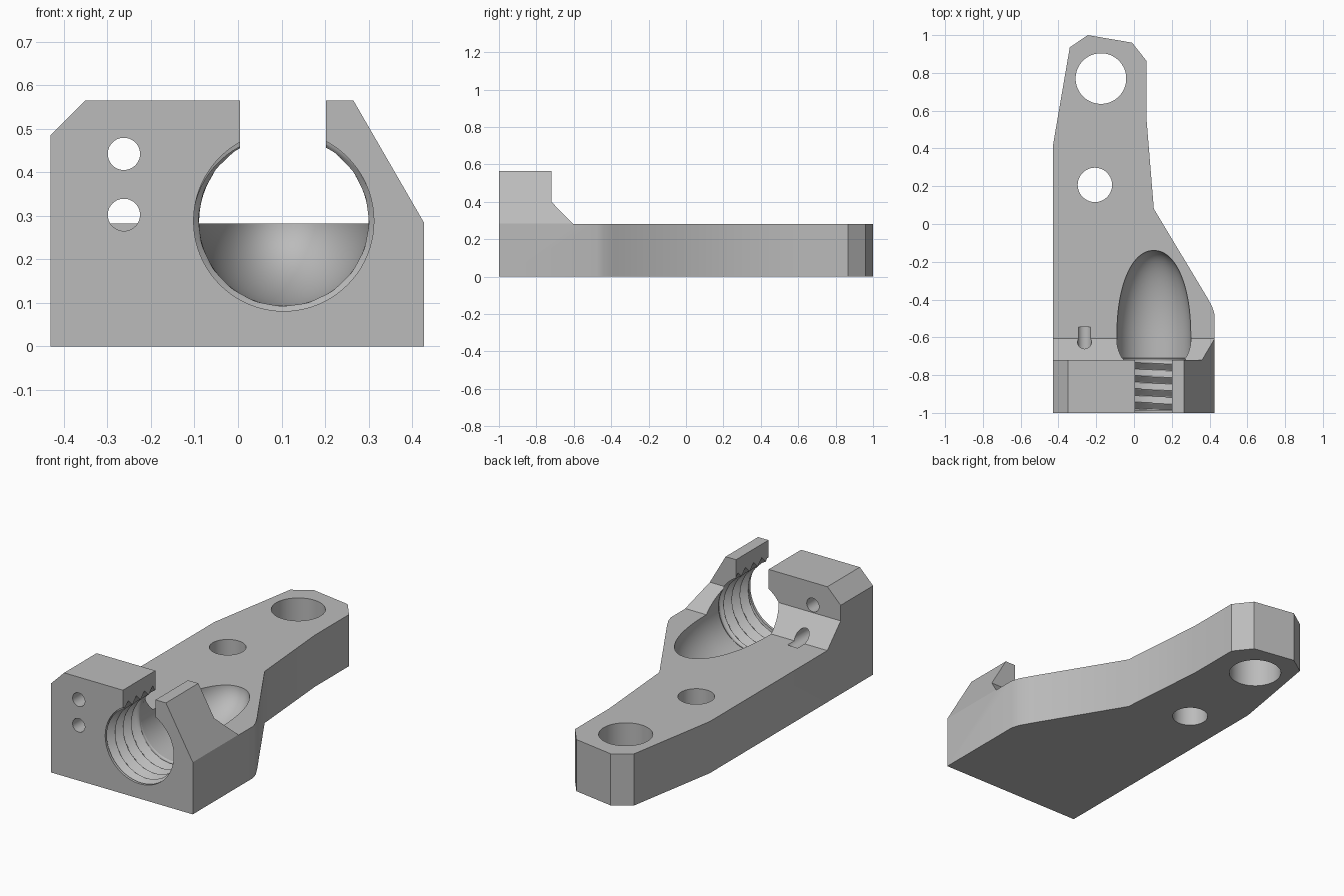
import bpy, bmesh, math
from mathutils import Vector

cube = bpy.data.objects.get("Cube")
if cube:
    bpy.data.objects.remove(cube, do_unlink=True)

grey = bpy.data.materials.new("plain grey")
grey.use_nodes = True
colour = (0.5, 0.5, 0.5, 1)
grey.diffuse_color = colour
grey.node_tree.nodes["Principled BSDF"].inputs["Base Color"].default_value = colour


def finish(name, bm):
    bmesh.ops.recalc_face_normals(bm, faces=bm.faces)
    mesh = bpy.data.meshes.new(name)
    bm.to_mesh(mesh)
    bm.free()
    mesh.materials.append(grey)
    obj = bpy.data.objects.new(name, mesh)
    bpy.context.collection.objects.link(obj)
    return obj


def prism(name, outline, axis, start, end):
    """Extrude a 2D outline along x, y or z."""
    place = {"x": lambda a, b, d: (d, a, b),
             "y": lambda a, b, d: (a, d, b),
             "z": lambda a, b, d: (a, b, d)}[axis]
    bm = bmesh.new()
    face = bm.faces.new([bm.verts.new(place(a, b, start)) for a, b in outline])
    ext = bmesh.ops.extrude_face_region(bm, geom=[face])
    moved = [v for v in ext["geom"] if isinstance(v, bmesh.types.BMVert)]
    bmesh.ops.translate(bm, verts=moved, vec=Vector(place(0, 0, end - start)))
    return finish(name, bm)


def cylinder(name, a, b, radius, axis, start, end):
    n = 64
    ring = [(a + radius * math.cos(i * math.tau / n),
             b + radius * math.sin(i * math.tau / n)) for i in range(n)]
    return prism(name, ring, axis, start, end)


def combine(body, tool, operation):
    tool.hide_render = True
    mod = body.modifiers.new(tool.name, "BOOLEAN")
    mod.operation, mod.object, mod.solver = operation, tool, "EXACT"
    bpy.context.view_layer.objects.active = body
    bpy.ops.object.modifier_apply(modifier=mod.name)
    bpy.data.objects.remove(tool, do_unlink=True)


# Body: plan outline trimmed by the side and front profiles
body = prism("bracket_body", [
    (-.43, -1), (.427, -1), (.427, -.48), (.415, -.44), (.385, -.385),
    (.105, .08), (.065, .57), (.065, .865), (-.01, .96), (-.245, 1),
    (-.34, .935), (-.43, .41)], "z", 0, 1)
combine(body, prism("side_profile", [
    (-1.1, -.1), (1.1, -.1), (1.1, .282), (-.605, .282), (-.72, .4),
    (-.72, .565), (-1.1, .565)], "x", -1, 1), "INTERSECT")
combine(body, prism("front_profile", [
    (-.5, -.1), (.5, -.1), (.5, .158), (.207, .665), (-.25, .665),
    (-.5, .415)], "y", -1.2, 1.2), "INTERSECT")

# Threaded bore running into a bullet-shaped pocket
CREST, ROOT, PITCH = .194, .226, .07
THREAD_END, POCKET_START, TIP = -.71, -.6, -.14


def bore_radius(y, turn):
    if y < -.985:
        return .207
    if y < THREAD_END:
        wave = abs(2 * (((y + 1) / PITCH + turn) % 1) - 1)
        fade = min(1, (THREAD_END - y) / .03)
        return CREST + (ROOT - CREST) * wave * fade
    if y < POCKET_START:
        return CREST + .002
    t = (y - POCKET_START) / (TIP - POCKET_START)
    return (CREST + .002) * max(0, 1 - t ** 2.2) ** .47


def bore_cutter():
    segments = 80
    rows = [-1.05, -.986] + [-.984 + .0035 * i for i in range(79)]
    rows += [THREAD_END, -.65]
    rows += [POCKET_START + (TIP - POCKET_START) * math.sin(i * math.pi / 48)
             for i in range(24)]
    bm = bmesh.new()
    rings = []
    for y in rows:
        ring = []
        for i in range(segments):
            a = i * math.tau / segments
            r = bore_radius(y, i / segments)
            ring.append(bm.verts.new((.105 + r * math.cos(a), y, .288 + r * math.sin(a))))
        rings.append(ring)
    for low, high in zip(rings, rings[1:]):
        for i in range(segments):
            j = (i + 1) % segments
            bm.faces.new((low[i], low[j], high[j], high[i]))
    tip = bm.verts.new((.105, TIP, .288))
    for i in range(segments):
        bm.faces.new((rings[-1][i], rings[-1][(i + 1) % segments], tip))
    bm.faces.new(rings[0])
    return finish("threaded_bore", bm)


combine(body, bore_cutter(), "DIFFERENCE")

# Open slot above the bore
combine(body, prism("top_slot", [(.005, .38), (.202, .38), (.202, .7), (.005, .7)],
                    "y", -1.1, -.6), "DIFFERENCE")

# Mounting holes through the arm and pin holes through the front block
for cutter in (
        cylinder("large_mounting_hole", -.175, .77, .134, "z", -.1, .5),
        cylinder("small_mounting_hole", -.207, .207, .091, "z", -.1, .5),
        cylinder("upper_pin_hole", -.262, .442, .037, "y", -1.1, -.545),
        cylinder("lower_pin_hole", -.262, .302, .037, "y", -1.1, -.545)):
    combine(body, cutter, "DIFFERENCE")

# Smooth shading with crisp edges
bpy.ops.object.select_all(action="DESELECT")
body.select_set(True)
bpy.context.view_layer.objects.active = body
bpy.ops.object.shade_smooth_by_angle(angle=math.radians(30))
